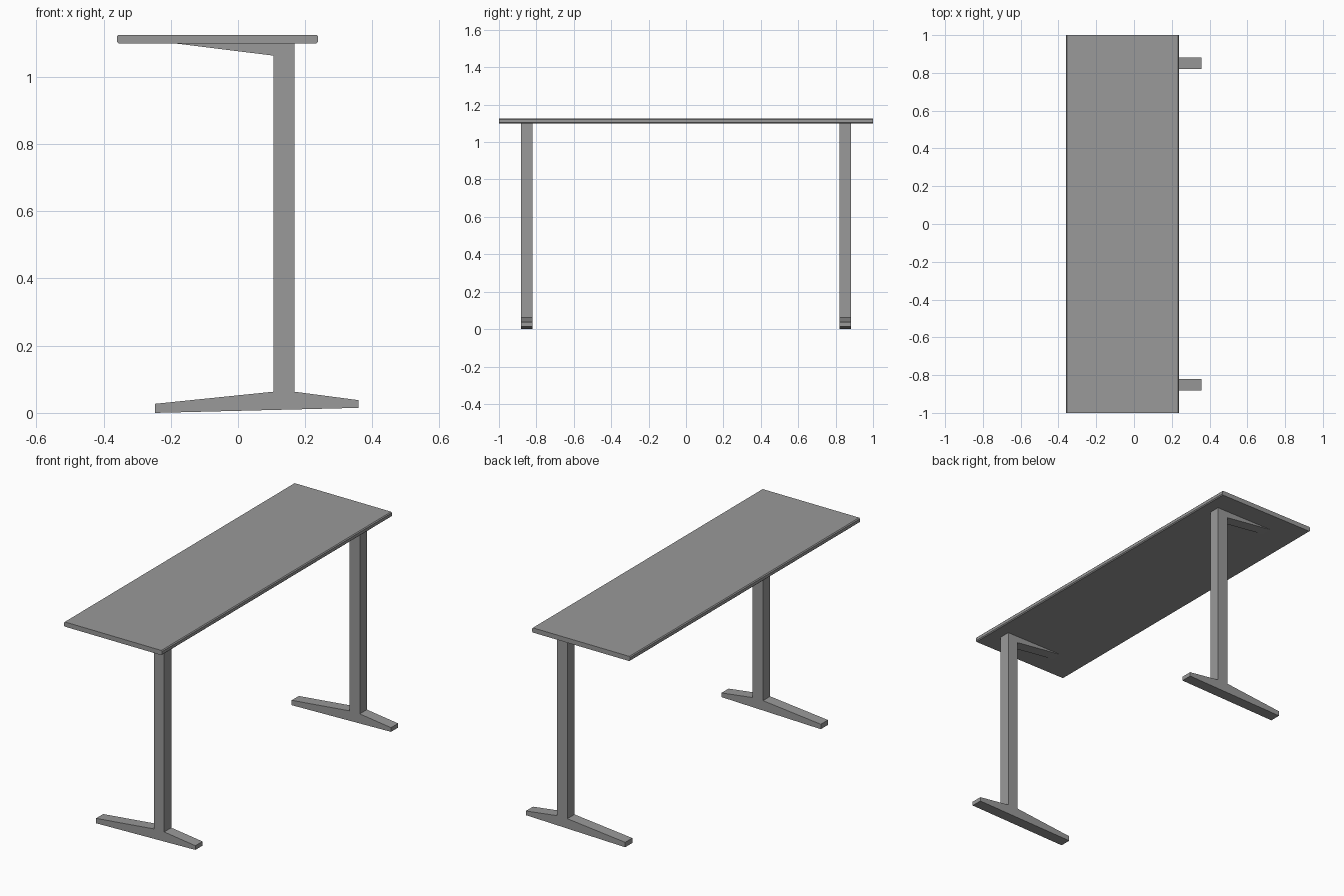
import bpy
import bmesh

cube = bpy.data.objects.get("Cube")
if cube:
    bpy.data.objects.remove(cube, do_unlink=True)

GREY = (0.32, 0.32, 0.32, 1.0)
grey = bpy.data.materials.new("mid grey")
grey.use_nodes = True
grey.diffuse_color = GREY
grey.node_tree.nodes["Principled BSDF"].inputs["Base Color"].default_value = GREY


def extrude_profile(name, profile, y0, y1):
    """Extrude a closed x-z outline along y."""
    bm = bmesh.new()
    face = bm.faces.new([bm.verts.new((x, y0, z)) for x, z in profile])
    result = bmesh.ops.extrude_face_region(bm, geom=[face])
    moved = [v for v in result["geom"] if isinstance(v, bmesh.types.BMVert)]
    bmesh.ops.translate(bm, verts=moved, vec=(0, y1 - y0, 0))
    bmesh.ops.recalc_face_normals(bm, faces=bm.faces)
    mesh = bpy.data.meshes.new(name)
    bm.to_mesh(mesh)
    bm.free()
    mesh.materials.append(grey)
    obj = bpy.data.objects.new(name, mesh)
    bpy.context.collection.objects.link(obj)
    return obj


# Table top with softly clipped long edges
left, right, under, over, clip = -0.36, 0.238, 1.099, 1.125, 0.005
extrude_profile("table_top", [
    (left + clip, under), (right - clip, under), (right, under + clip), (right, over - clip),
    (right - clip, over), (left + clip, over), (left, over - clip), (left, under + clip)], -1, 1)

# Outlines shared by both leg frames
post = [(0.105, 0.06), (0.168, 0.06), (0.168, 1.099), (0.105, 1.099)]
foot = [(-0.247, 0.0), (0.358, 0.015), (0.358, 0.038),
        (0.168, 0.063), (0.105, 0.063), (-0.247, 0.027)]
bracket = [(-0.185, 1.099), (0.105, 1.063), (0.105, 1.099)]

# Leg frames at the two ends
for end, side in (("front", -1), ("back", 1)):
    for part, outline in (("post", post), ("foot", foot), ("bracket", bracket)):
        extrude_profile(f"{end}_{part}", outline, side * 0.82, side * 0.882)
